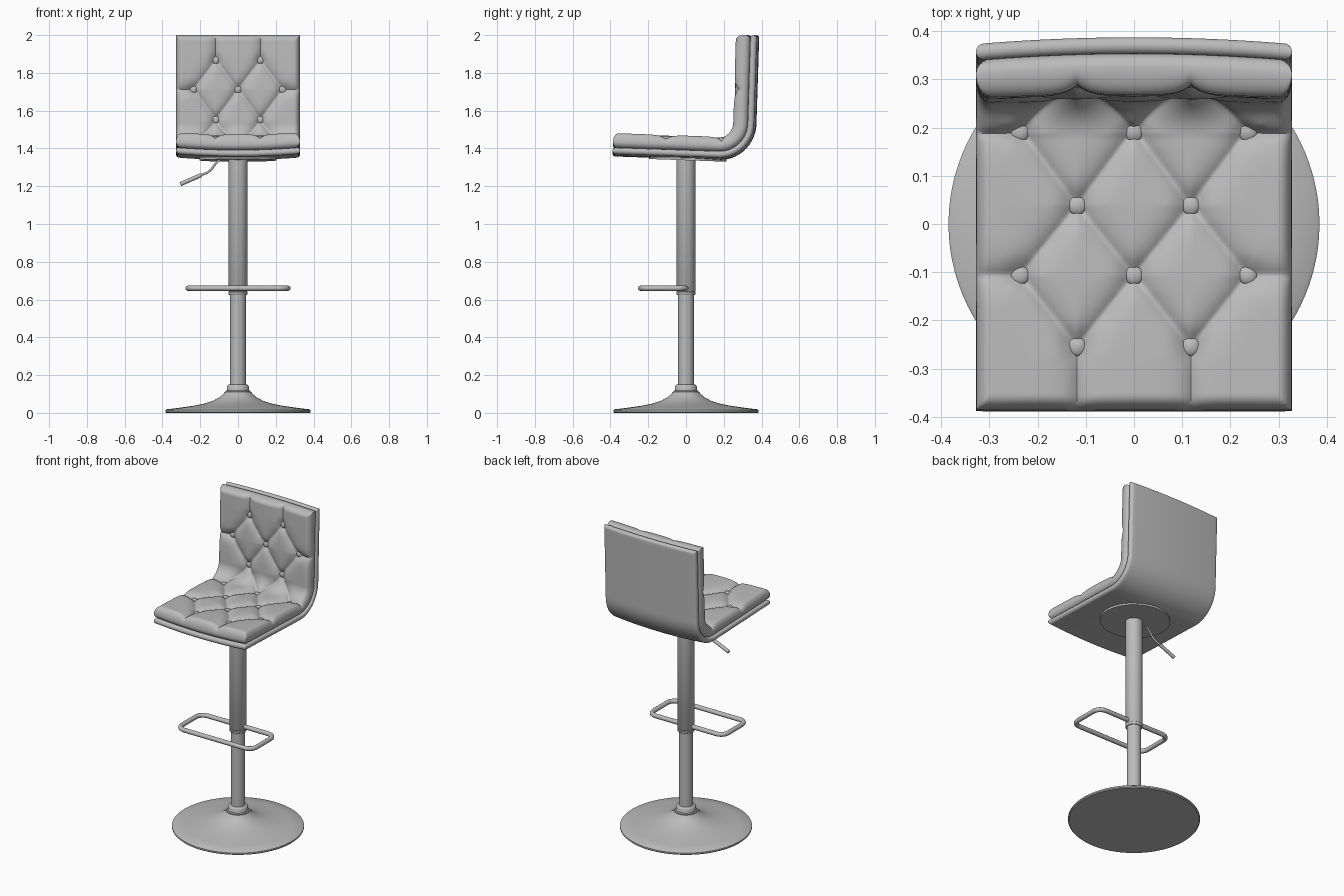
import bpy, bmesh, math
from mathutils import Vector, Matrix

cube = bpy.data.objects.get("Cube")
if cube:
    bpy.data.objects.remove(cube, do_unlink=True)

grey = bpy.data.materials.new("plain grey")
grey.use_nodes = True
grey.diffuse_color = (0.5, 0.5, 0.5, 1)
grey.node_tree.nodes["Principled BSDF"].inputs["Base Color"].default_value = (0.5, 0.5, 0.5, 1)


def finish(ob, angle=40):
    """Give an object the material and smooth shading."""
    if not ob.data.materials:
        ob.data.materials.append(grey)
    bpy.ops.object.select_all(action='DESELECT')
    ob.select_set(True)
    bpy.context.view_layer.objects.active = ob
    if ob.type == 'CURVE':
        bpy.ops.object.convert(target='MESH')
        ob = bpy.context.view_layer.objects.active
    bpy.ops.object.shade_smooth_by_angle(angle=math.radians(angle))
    return ob


def from_bmesh(name, bm, angle=40):
    bmesh.ops.remove_doubles(bm, verts=bm.verts, dist=1e-5)
    bmesh.ops.recalc_face_normals(bm, faces=bm.faces)
    me = bpy.data.meshes.new(name)
    bm.to_mesh(me)
    bm.free()
    ob = bpy.data.objects.new(name, me)
    bpy.context.collection.objects.link(ob)
    return finish(ob, angle)


def lathe(name, profile, steps=64):
    bm = bmesh.new()
    vs = [bm.verts.new((r, 0, z)) for r, z in profile]
    es = [bm.edges.new(p) for p in zip(vs, vs[1:])]
    bmesh.ops.spin(bm, geom=vs + es, cent=(0, 0, 0), axis=(0, 0, 1),
                   angle=math.tau, steps=steps)
    return from_bmesh(name, bm)


def tube(name, pts, radius, cyclic=False):
    cu = bpy.data.curves.new(name, 'CURVE')
    cu.dimensions = '3D'
    cu.bevel_depth = radius
    cu.bevel_resolution = 4
    cu.use_fill_caps = True
    sp = cu.splines.new('POLY')
    sp.points.add(len(pts) - 1)
    for p, co in zip(sp.points, pts):
        p.co = (*co, 1)
    sp.use_cyclic_u = cyclic
    ob = bpy.data.objects.new(name, cu)
    bpy.context.collection.objects.link(ob)
    return finish(ob)


# Base and column
lathe("base", [(0, 0), (.38, 0), (.385, .005), (.385, .014), (.378, .019), (.31, .027),
               (.24, .037), (.18, .049), (.135, .063), (.1, .082), (.08, .098),
               (.07, .11), (0, .11)], 96)
lathe("base_collar", [(0, .1), (.062, .1), (.066, .108), (.066, .114), (.06, .118),
                      (.058, .138), (.053, .147), (.048, .15), (0, .15)])
lathe("lower_column", [(0, .1), (.042, .1), (.042, .65), (0, .65)])
lathe("upper_column", [(0, .624), (.047, .624), (.05, .628), (.05, .64), (.048, .642),
                       (.051, .646), (.051, 1.36), (0, 1.36)])

# Foot rest: rounded rectangular loop
loop, rad = [], .05
for cx, cy, start in ((.215, -.05, 0), (-.215, -.05, 90), (-.215, -.19, 180), (.215, -.19, 270)):
    for k in range(9):
        a = math.radians(start + k * 11.25)
        loop.append((cx + rad * math.cos(a), cy + rad * math.sin(a), .66))
tube("foot_rest", loop, .014, True)

# Height lever
tube("lever_rod", [(-.06, 0, 1.35), (-.1, 0, 1.338), (-.12, 0, 1.318), (-.14, 0, 1.29),
                   (-.16, 0, 1.273), (-.22, 0, 1.248)], .006)
tube("lever_grip", [(-.195, 0, 1.259), (-.305, 0, 1.211)], .011)

# Seat centre line: straight seat, curved bend, straight back
HALF, SEAT, BEND, BACK = .328, .56, .235, .471
LENGTH = SEAT + BEND + BACK
A0, A1 = math.radians(-2), math.radians(88.2)
RADIUS = BEND / (A1 - A0)


def seat_point(x, s, off):
    """Point at width x and length s, raised off along the surface normal."""
    d = min(s, SEAT)
    y, z = -.388 + d * math.cos(A0), 1.405 + d * math.sin(A0)
    a = A0 + (A1 - A0) * min(max((s - SEAT) / BEND, 0), 1)
    y += RADIUS * (math.sin(a) - math.sin(A0))
    z += RADIUS * (math.cos(A0) - math.cos(a))
    d = max(s - SEAT - BEND, 0)
    y, z = y + d * math.cos(A1), z + d * math.sin(A1)
    return Vector((x, y - off * math.sin(a), z + off * math.cos(a))), a


def bow(x):
    return .014 * (1 - (x / HALF) ** 2)


# Tufting layout: alternating rows of two and three buttons
ROWS = (.132, .28, .425, .583, .816, .976, 1.131)
STEP = .118
buttons, seams = [], []
for i, s in enumerate(ROWS):
    cols = (-2, 0, 2) if i % 2 else (-1, 1)
    for c in cols:
        buttons.append((c * STEP, s))
        if i + 1 < len(ROWS):
            for n in (c - 1, c + 1):
                if abs(n) <= 2:
                    seams.append((c * STEP, s, n * STEP, ROWS[i + 1]))
        if abs(c) == 2:
            seams.append((c * STEP, s, math.copysign(HALF, c), s))
        if i == 0:
            seams.append((c * STEP, s, c * STEP, 0))
        if i == len(ROWS) - 1:
            seams.append((c * STEP, s, c * STEP, LENGTH))


def seam_distance(x, s):
    best = 1
    for x0, s0, x1, s1 in seams:
        dx, ds = x1 - x0, s1 - s0
        t = ((x - x0) * dx + (s - s0) * ds) / (dx * dx + ds * ds)
        t = min(max(t, 0), 1)
        best = min(best, math.hypot(x - x0 - t * dx, s - s0 - t * ds))
    return best


def tufted(x, s):
    pit = min(math.hypot(x - bx, s - bs) for bx, bs in buttons)
    return (.077 - .3 * bow(x) - .022 * math.exp(-seam_distance(x, s) / .025)
            - .013 * math.exp(-(pit / .03) ** 2))


def spaced(lo, hi, r, n):
    """Even spacing with denser steps around both rounded rims."""
    rim = [r * (1 - math.cos(math.radians(15 * k))) for k in range(6)]
    mid = [lo + r + (hi - lo - 2 * r) * k / n for k in range(n + 1)]
    return [lo + e for e in rim] + mid + [hi - e for e in reversed(rim)]


def slab(name, inner, outer, middle, r, nx, ns):
    """Bent panel between two offset surfaces, with a rounded rim."""
    bm = bmesh.new()
    xs, ss = spaced(-HALF, HALF, r, nx), spaced(0, LENGTH, r, ns)
    for surface in (inner, outer):
        grid = []
        for s in ss:
            row = []
            for x in xs:
                e = min(HALF - abs(x), s, LENGTH - s, r)
                f = math.sqrt(max(0, 1 - (1 - max(e, 0) / r) ** 2))
                m = middle - bow(x)
                row.append(bm.verts.new(seat_point(x, s, m + (surface(x, s) - m) * f)[0]))
            grid.append(row)
        for r0, r1 in zip(grid, grid[1:]):
            for k in range(len(xs) - 1):
                bm.faces.new((r0[k], r0[k + 1], r1[k + 1], r1[k]))
    return from_bmesh(name, bm, 60)


slab("cushion", tufted, lambda x, s: -bow(x), .03, .03, 96, 190)
slab("seat_shell", lambda x, s: .001 - bow(x), lambda x, s: -.033 - bow(x), -.016, .016, 30, 80)

# Upholstery buttons
for i, (x, s) in enumerate(buttons):
    p, a = seat_point(x, s, tufted(x, s) + .004)
    bm = bmesh.new()
    bmesh.ops.create_uvsphere(bm, u_segments=20, v_segments=12, radius=.02,
                              matrix=Matrix.Translation(p) @ Matrix.Rotation(a, 4, 'X')
                              @ Matrix.Diagonal((1, 1, .55, 1)))
    from_bmesh(f"button_{i + 1}", bm)

# Mounting plate under the seat
bm = bmesh.new()
bmesh.ops.create_cone(bm, cap_ends=True, segments=64, radius1=.205, radius2=.205, depth=.016,
                      matrix=Matrix.Translation((0, .01, 1.345)) @ Matrix.Rotation(A0, 4, 'X'))
from_bmesh("mounting_plate", bm)
